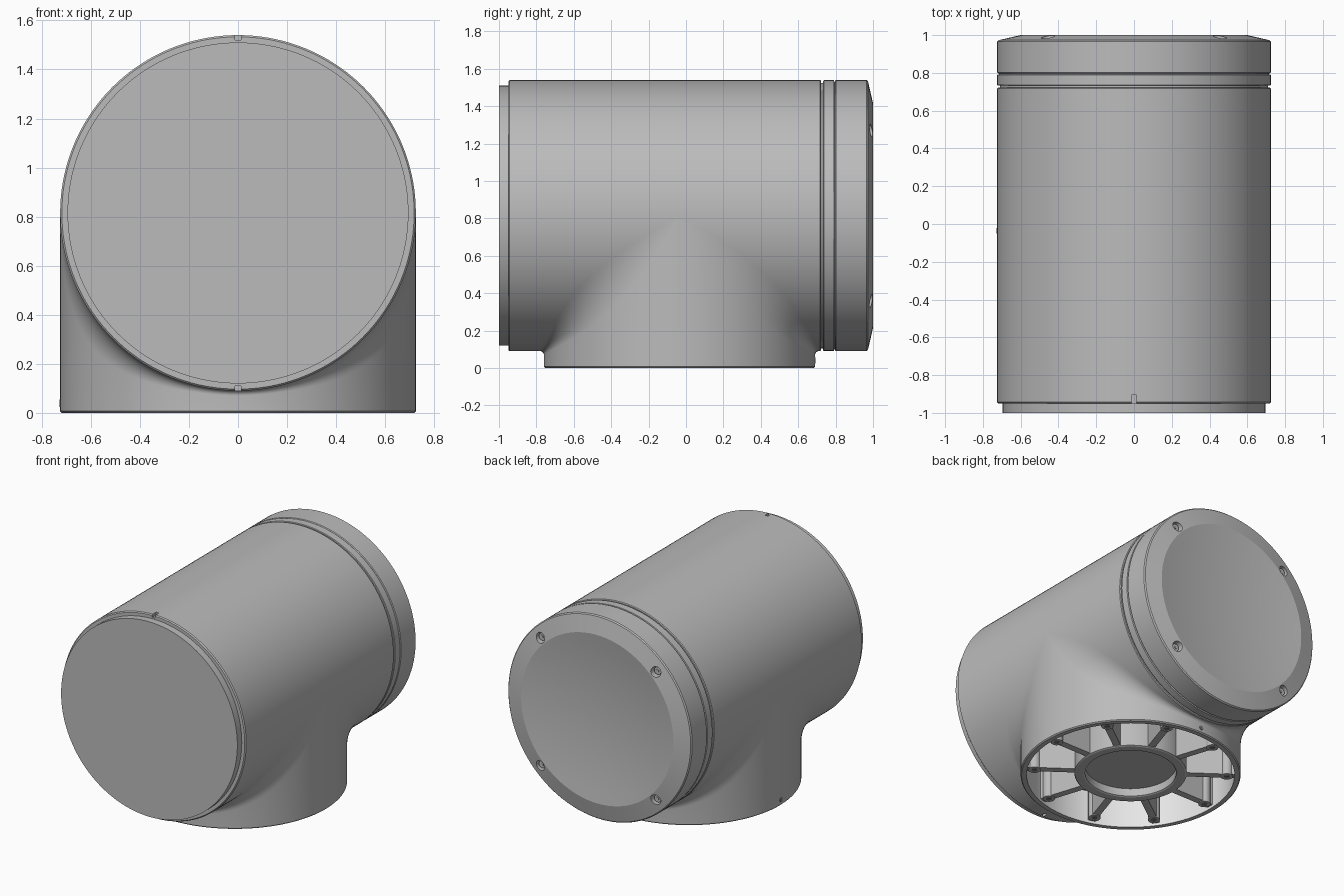
import bpy, bmesh, math
from mathutils import Matrix, Vector

cube = bpy.data.objects.get("Cube")
if cube:
    bpy.data.objects.remove(cube, do_unlink=True)

R, ZC, YC = 0.725, 0.815, -0.035   # tube radius, tube axis height, base centre
SEG = 144


def material(name, v):
    m = bpy.data.materials.new(name)
    m.use_nodes = True
    c = (v, v, v, 1)
    m.diffuse_color = c
    m.node_tree.nodes["Principled BSDF"].inputs["Base Color"].default_value = c
    return m


GREY = material("housing grey", 0.5)
LIGHT = material("inner light grey", 0.8)
DARK = material("dark recess", 0.2)


def finish(name, bm, *mats, angle=20):
    bmesh.ops.remove_doubles(bm, verts=bm.verts, dist=1e-5)
    bmesh.ops.recalc_face_normals(bm, faces=bm.faces)
    me = bpy.data.meshes.new(name)
    bm.to_mesh(me)
    bm.free()
    ob = bpy.data.objects.new(name, me)
    bpy.context.collection.objects.link(ob)
    for m in mats:
        me.materials.append(m)
    smooth(ob, angle)
    return ob


def smooth(ob, angle=20):
    bpy.ops.object.select_all(action="DESELECT")
    ob.select_set(True)
    bpy.context.view_layer.objects.active = ob
    bpy.ops.object.shade_smooth_by_angle(angle=math.radians(angle))


def grid(bm, rows, close=True):
    """Skin a list of equal rings of points."""
    vs = [[bm.verts.new(p) for p in row] for row in rows]
    for j in range(len(vs) - 1):
        for i in range(len(vs[j])):
            k = (i + 1) % len(vs[j])
            f = bm.faces.new((vs[j][i], vs[j][k], vs[j + 1][k], vs[j + 1][i]))
            f.material_index = 0 if j else len(rows) * 0


def lathe(name, profile, mat, axis="Y", centre=(0, 0, ZC)):
    """Turn (radius, position) points about an axis."""
    rows = []
    for r, h in profile:
        ring = []
        for i in range(SEG):
            a = math.tau * i / SEG
            c, s = r * math.cos(a), r * math.sin(a)
            ring.append(Vector(centre) + Vector((c, h, s) if axis == "Y" else (c, s, h)))
        rows.append(ring)
    bm = bmesh.new()
    grid(bm, rows)
    bmesh.ops.dissolve_degenerate(bm, edges=bm.edges, dist=1e-6)
    return finish(name, bm, mat)


def cylinder(bm, r, depth, matrix, seg=24):
    bmesh.ops.create_cone(bm, cap_ends=True, segments=seg, radius1=r, radius2=r,
                          depth=depth, matrix=matrix)


def carve(ob, bm):
    """Subtract the given solids and keep the result as plain mesh."""
    cutter = finish("cutter", bm, *ob.data.materials)
    cutter.hide_render = True
    mod = ob.modifiers.new("cut", "BOOLEAN")
    mod.operation, mod.solver, mod.object = "DIFFERENCE", "EXACT", cutter
    dg = bpy.context.evaluated_depsgraph_get()
    me = bpy.data.meshes.new_from_object(ob.evaluated_get(dg))
    ob.modifiers.clear()
    ob.data = me
    bpy.data.objects.remove(cutter, do_unlink=True)
    smooth(ob)


UP = Matrix.Rotation(math.pi / 2, 4, "X")

# Main tube with front lip, hollowed above the base and notched at the front
tube = lathe("main_tube", [(0, -0.95), (0.718, -0.95), (R, -0.943), (R, 0.717), (0.72, 0.722),
                           (0.71, 0.722), (0.71, 0.75), (0, 0.75)], GREY)
bm = bmesh.new()
cylinder(bm, 0.69, 0.6, Matrix.Translation((0, YC, -0.03)), SEG)
carve(tube, bm)
bm = bmesh.new()
for s in (-1, 1):
    bmesh.ops.create_cube(bm, size=1, matrix=Matrix.Translation((0, -0.94, ZC + s * R))
                          @ Matrix.Diagonal((0.024, 0.07, 0.04, 1)))
carve(tube, bm)

lathe("front_plate", [(0, -1), (0.695, -1), (0.695, -0.94), (0, -0.94)], GREY)
lathe("rear_ring", [(0, 0.733), (0.72, 0.733), (0.724, 0.737), (0.724, 0.79),
                    (0.715, 0.793), (0.715, 0.82), (0, 0.82)], GREY)

# Rear cap: chamfered rim and shallow dished face
dish = [(0.6 * k / 8, 0.955 + 0.045 * (k / 8) ** 2) for k in range(8, -1, -1)]
cap = lathe("rear_cap", [(0, 0.797), (0.72, 0.797), (R, 0.802), (R, 0.965), (0.718, 0.973)]
            + dish, GREY)
bm, screws = bmesh.new(), bmesh.new()
for sx in (-1, 1):
    for sz in (-1, 1):
        at = Vector((sx * 0.455, 0.99, ZC + sz * 0.455))
        cylinder(bm, 0.036, 0.09, Matrix.Translation(at) @ UP)
        cylinder(screws, 0.026, 0.04, Matrix.Translation(at - Vector((0, 0.04, 0))) @ UP)
        cylinder(screws, 0.012, 0.05, Matrix.Translation(at - Vector((0, 0.04, 0))) @ UP, 6)
carve(cap, bm)
finish("cap_screws", screws, GREY)

# Base: upright wall blended into the tube with a variable fillet
cols = [math.tau * i / SEG for i in range(SEG)]


def ring(r, z):
    return [(r * math.cos(a), YC + r * math.sin(a), z) for a in cols]


STEPS = 12
blend = [[] for _ in range(STEPS + 1)]
for a in cols:
    c, s = math.cos(a), math.sin(a)
    u = abs(s)
    fil = 0.02 + 0.6 * (1 - u) ** 1.2
    ball = Vector(((R + fil) * c, YC + (R + fil) * s, ZC - (R + fil) * u))
    n1, n2 = Vector((c, s, 0)), Vector((c, 0, -u))
    ang = n1.angle(n2, 0)
    for k in range(STEPS + 1):
        t = k / STEPS
        if ang < 1e-4:
            n = n1
        else:
            n = (n1 * math.sin((1 - t) * ang) + n2 * math.sin(t * ang)) / math.sin(ang)
        blend[k].append(ball - n * fil)
bm = bmesh.new()
grid(bm, [ring(0.685, 0.24), ring(0.685, 0), ring(0.718, 0), ring(R, 0.007)] + blend)
for f in bm.faces:
    m = f.calc_center_median()
    if math.hypot(m.x, m.y - YC) < 0.686 and m.z < 0.2 and all(
            math.hypot(v.co.x, v.co.y - YC) < 0.69 for v in f.verts):
        f.material_index = 1
finish("base_wall", bm, GREY, LIGHT, angle=35)

# Underside: cavity ceiling, hub and ten spokes with screw bosses
at_base = (0, YC, 0)
lathe("cavity_ceiling", [(0, 0.24), (0.688, 0.24)], LIGHT, "Z", at_base)
lathe("hub_ring", [(0, 0.07), (0.3, 0.07), (0.3, 0.015), (0.31, 0.01), (0.36, 0.01),
                   (0.37, 0.015), (0.37, 0.24)], GREY, "Z", at_base)
spokes, holes = bmesh.new(), bmesh.new()
for i in range(10):
    turn = Matrix.Translation(at_base) @ Matrix.Rotation(math.tau * i / 10, 4, "Z")
    bmesh.ops.create_cube(spokes, size=1, matrix=turn @ Matrix.Translation((0.525, 0, 0.13))
                          @ Matrix.Diagonal((0.33, 0.05, 0.22, 1)))
    cylinder(spokes, 0.04, 0.225, turn @ Matrix.Translation((0.635, 0, 0.1275)))
    cylinder(holes, 0.018, 0.006, turn @ Matrix.Translation((0.635, 0, 0.014)), 16)
finish("base_spokes", spokes, GREY)
finish("spoke_screw_holes", holes, DARK)

# Small pin holes in the base wall
bm = bmesh.new()
cylinder(bm, 0.015, 0.006, Matrix.Translation((0, YC + R, 0.04)) @ UP, 16)
cylinder(bm, 0.015, 0.006, Matrix.Translation((-R, YC, 0.04))
         @ Matrix.Rotation(math.pi / 2, 4, "Y"), 16)
finish("base_pin_holes", bm, DARK)
